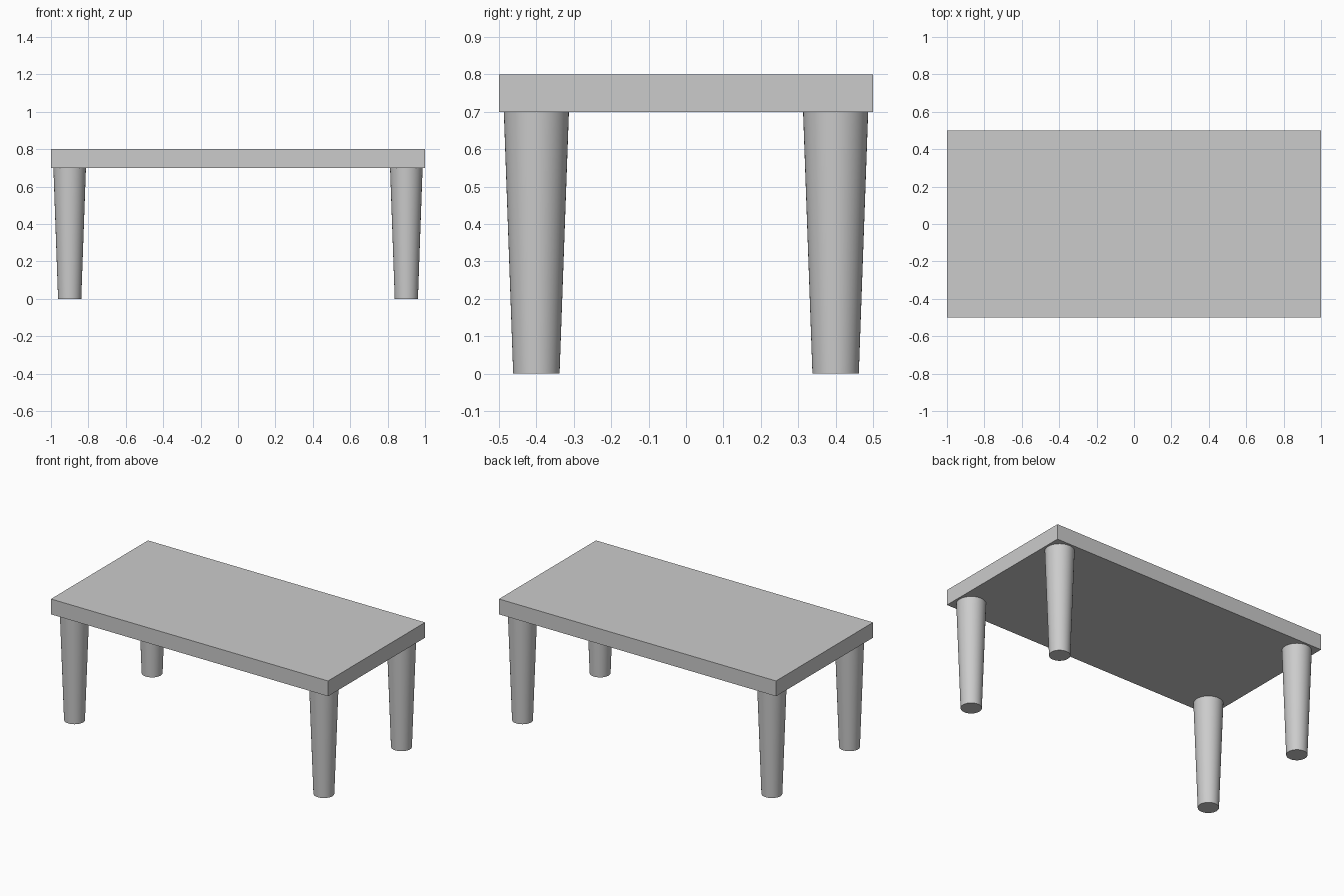
import bpy
from math import radians

if "Cube" in bpy.data.objects:
    bpy.data.objects.remove(bpy.data.objects["Cube"])

# Table top slab
bpy.ops.mesh.primitive_cube_add(size=1, location=(0, 0, 0.75))
top = bpy.context.object
top.name = "table_top"
top.scale = (2, 1, 0.1)
bpy.ops.object.transform_apply(location=False, rotation=False, scale=True)


def add_leg(name, x, y):
    """Round leg tapering towards the floor."""
    bpy.ops.mesh.primitive_cone_add(vertices=48, radius1=0.062, radius2=0.087,
                                    depth=0.7, location=(x, y, 0.35))
    bpy.context.object.name = name
    bpy.ops.object.shade_smooth_by_angle(angle=radians(30))


# Four legs, one near each corner
for side, x in (("left", -0.9), ("right", 0.9)):
    for end, y in (("front", -0.4), ("back", 0.4)):
        add_leg(f"{end}_{side}_leg", x, y)
